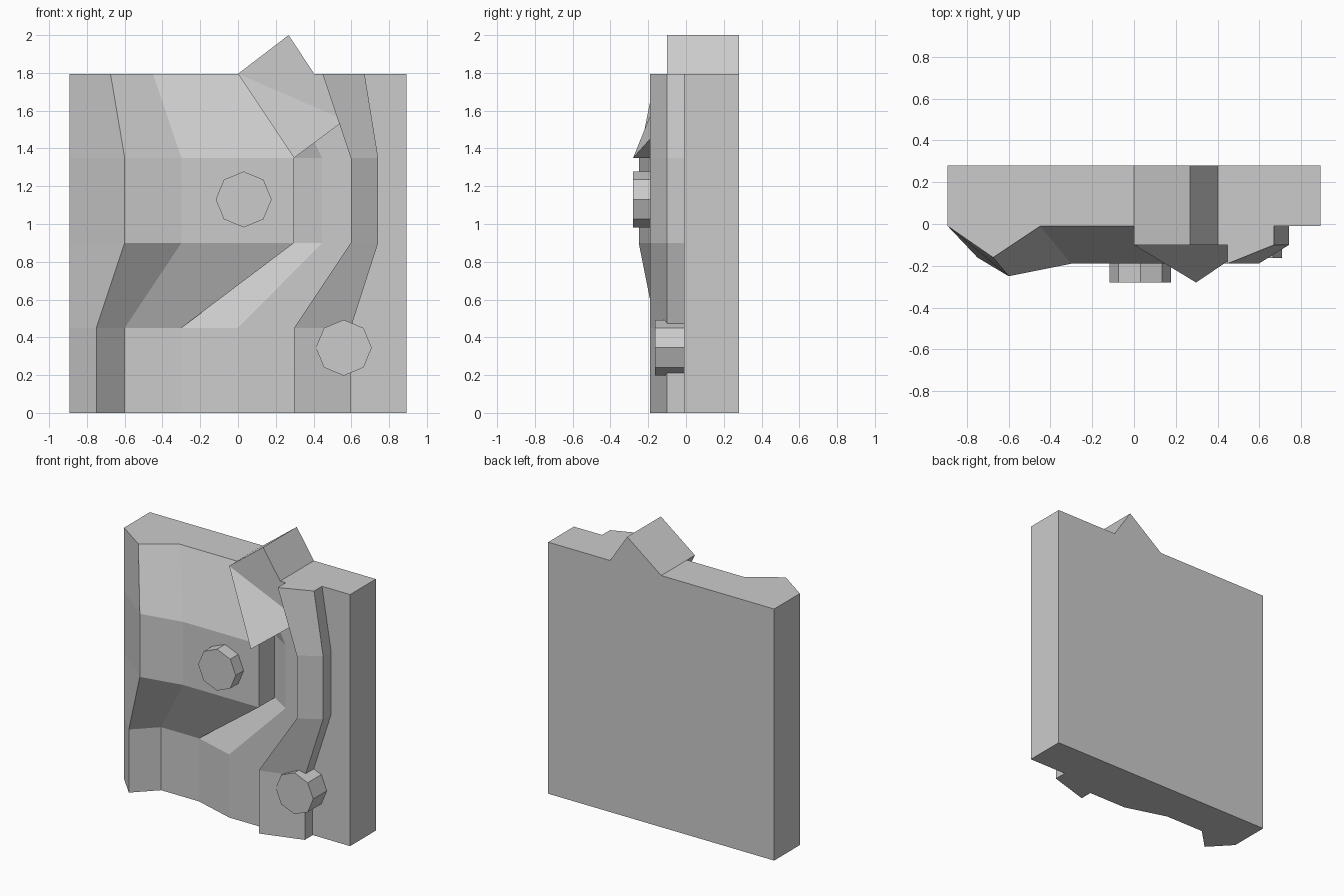
import bpy, bmesh
from math import pi

if "Cube" in bpy.data.objects:
    bpy.data.objects.remove(bpy.data.objects["Cube"])

FLAT, MID, HIGH, BACK, EDGE = -0.01, -0.10, -0.19, 0.28, 0.892


def finish(name, bm):
    bmesh.ops.recalc_face_normals(bm, faces=bm.faces)
    mesh = bpy.data.meshes.new(name)
    bm.to_mesh(mesh)
    bm.free()
    obj = bpy.data.objects.new(name, mesh)
    bpy.context.collection.objects.link(obj)
    return obj


# Wall panel: horizontal (x, y) relief profiles lofted upward, plus flat back
base = [(-EDGE, FLAT), (-.75, -.16), (-.6, FLAT), (-.3, FLAT), (-.3, FLAT),
        (0, MID), (.297, MID), (.297, HIGH), (.597, MID), (.597, FLAT), (EDGE, FLAT)]
middle = [(-EDGE, FLAT), (-.6, -.25), (-.3, HIGH), (.297, HIGH), (.297, FLAT),
          (.446, MID), (.597, MID), (.597, HIGH), (.742, MID), (.742, FLAT), (EDGE, FLAT)]
top = [(-EDGE, FLAT), (-.675, -.16), (-.45, FLAT), (0, FLAT), (0, FLAT),
       (.223, MID), (.447, MID), (.447, HIGH), (.67, MID), (.67, FLAT), (EDGE, FLAT)]
levels = [(0, base), (.45, base), (.9, middle), (1.35, middle), (1.795, top)]

bm = bmesh.new()
rows = []
for z, profile in levels:
    pts = profile + [(EDGE, BACK), (-EDGE, BACK)]
    rows.append([bm.verts.new((x, y, z)) for x, y in pts])
n = len(rows[0])
for low, up in zip(rows, rows[1:]):
    for i in range(n):
        j = (i + 1) % n
        bm.faces.new((low[i], low[j], up[j], up[i]))
bm.faces.new(rows[0])
bm.faces.new(rows[-1])
bmesh.ops.remove_doubles(bm, verts=bm.verts, dist=0.001)
finish("wall_panel", bm)

# Tilted block whose lower corner juts forward
outline = [(0, 1.795, MID), (.268, 2, MID), (.565, 1.55, MID), (.297, 1.35, -.28)]
bm = bmesh.new()
front = [bm.verts.new((x, y, z)) for x, z, y in outline]
rear = [bm.verts.new((x, BACK, z)) for x, z, y in outline]
bm.faces.new((front[0], front[1], front[2]))
bm.faces.new((front[0], front[2], front[3]))
bm.faces.new(rear)
for i in range(4):
    j = (i + 1) % 4
    bm.faces.new((front[i], front[j], rear[j], rear[i]))
finish("tilted_block", bm)

# Octagonal studs
for name, x, z, y0, y1 in [("upper_stud", .03, 1.13, -.28, -.18),
                           ("lower_stud", .56, .345, -.163, 0)]:
    bpy.ops.mesh.primitive_cylinder_add(vertices=8, radius=.148, depth=y1 - y0,
                                        location=(x, (y0 + y1) / 2, z),
                                        rotation=(pi / 2, 0, 0))
    bpy.context.object.name = name
